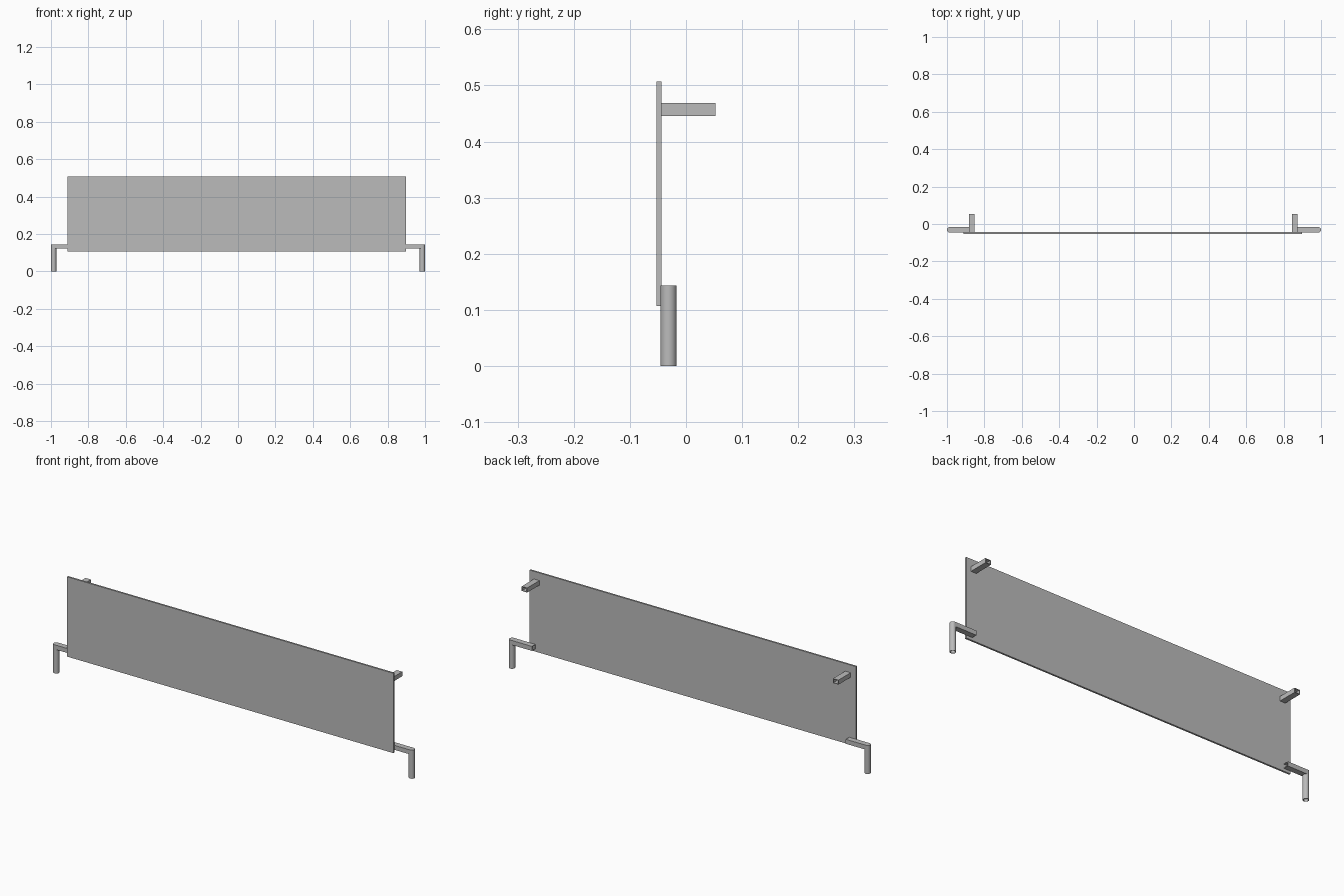
import bpy, bmesh, math
from mathutils import Vector

cube = bpy.data.objects.get("Cube")
if cube:
    bpy.data.objects.remove(cube, do_unlink=True)

steel = bpy.data.materials.new("grey steel")
steel.use_nodes = True
GREY = (0.5, 0.5, 0.5, 1)
steel.diffuse_color = GREY
steel.node_tree.nodes["Principled BSDF"].inputs["Base Color"].default_value = GREY


def finish(name, bm, smooth=False):
    bmesh.ops.recalc_face_normals(bm, faces=bm.faces)
    mesh = bpy.data.meshes.new(name)
    bm.to_mesh(mesh)
    bm.free()
    mesh.materials.append(steel)
    obj = bpy.data.objects.new(name, mesh)
    bpy.context.collection.objects.link(obj)
    if smooth:
        bpy.ops.object.select_all(action='DESELECT')
        obj.select_set(True)
        bpy.context.view_layer.objects.active = obj
        bpy.ops.object.shade_smooth_by_angle(angle=math.radians(35))


def tube(name, start, end, u, v, sides, wall=0.003, capped=False):
    """Hollow bar from start to end; u and v are the half-width vectors."""
    u, v = Vector(u), Vector(v)
    bm = bmesh.new()

    def ring(centre, inset):
        verts = []
        for i in range(sides):
            if sides == 4:
                a, b = ((-1, -1), (1, -1), (1, 1), (-1, 1))[i]
            else:
                t = math.tau * i / sides
                a, b = math.cos(t), math.sin(t)
            offset = u * a * (1 - inset / u.length) + v * b * (1 - inset / v.length)
            verts.append(bm.verts.new(Vector(centre) + offset))
        return verts

    # outer start, outer end, inner end, inner start
    rings = [ring(start, 0), ring(end, 0), ring(end, wall), ring(start, wall)]
    for k in range(4):
        if capped and k == 1:
            continue
        a, b = rings[k], rings[(k + 1) % 4]
        for i in range(sides):
            j = (i + 1) % sides
            bm.faces.new((a[i], a[j], b[j], b[i]))
    if capped:
        bm.faces.new(rings[1])
        bm.faces.new(rings[2])
    finish(name, bm, smooth=sides > 4)


# Flat board
bm = bmesh.new()
bmesh.ops.create_cube(bm, size=1)
bmesh.ops.scale(bm, vec=(1.81, 0.009, 0.4), verts=bm.verts)
bmesh.ops.translate(bm, vec=(-0.006, -0.0485, 0.307), verts=bm.verts)
finish("board", bm)

R = 0.0142          # leg radius and arm half-width
LEG_Y = -0.031
for side, s in (("left", 1), ("right", -1)):
    # Upper bracket reaching back from the board
    bx = s * 0.863 - 0.004
    tube(side + "_bracket", (bx, -0.044, 0.457), (bx, 0.0525, 0.457),
         (0.015, 0, 0), (0, 0, 0.0115), 4)
    # Lower arm reaching out past the board edge
    lx = s * (1 - R)
    tube(side + "_arm", (s * 0.87 - 0.004, LEG_Y, 0.132), (lx, LEG_Y, 0.132),
         (0, R, 0), (0, 0, 0.0112), 4)
    # Round leg down to the floor
    tube(side + "_leg", (lx, LEG_Y, 0), (lx, LEG_Y, 0.1432),
         (R, 0, 0), (0, R, 0), 32, capped=True)
